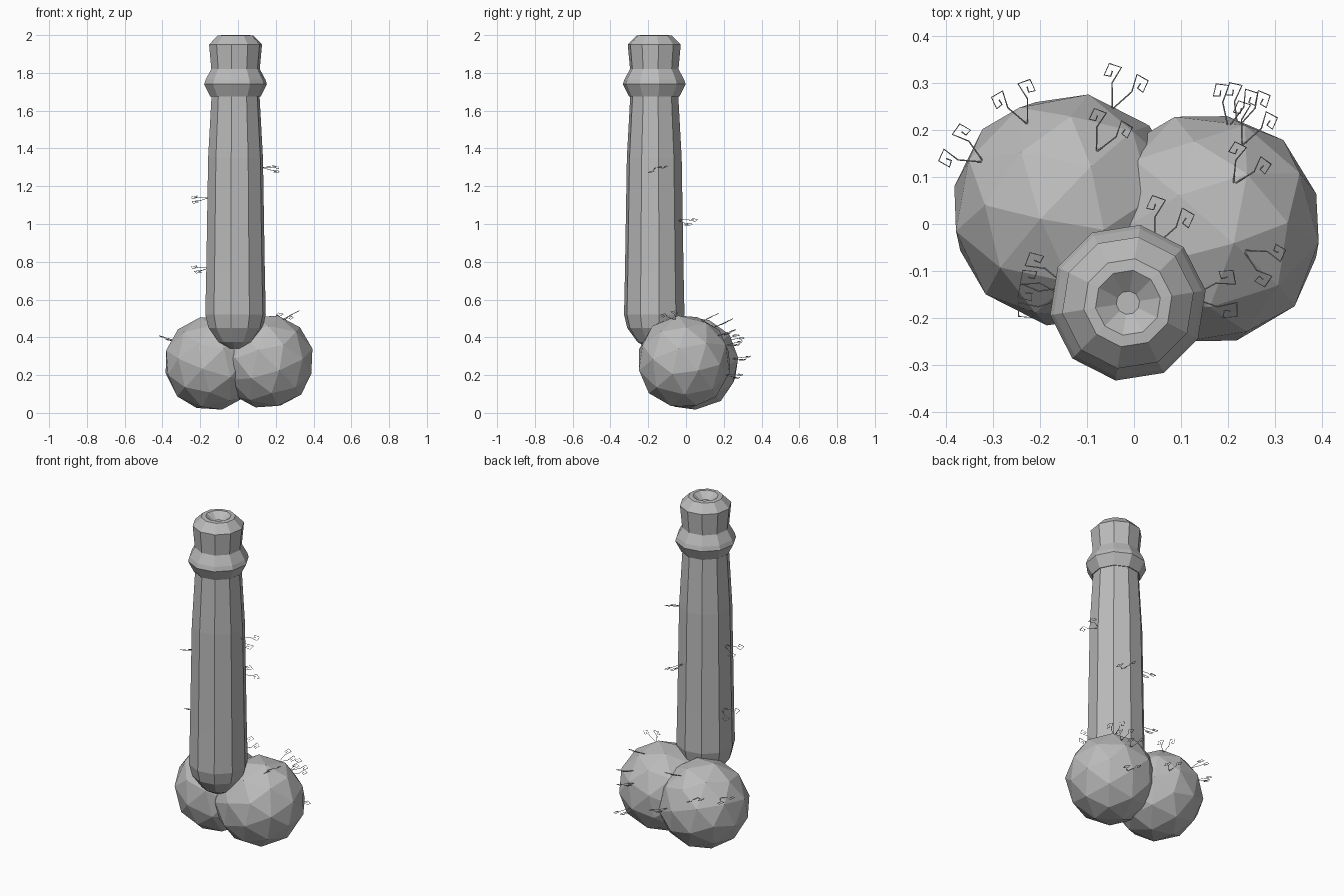
import bpy, bmesh, math
from mathutils import Vector, Euler

cube = bpy.data.objects.get("Cube")
if cube:
    bpy.data.objects.remove(cube)


def make_material(name, rgb):
    mat = bpy.data.materials.new(name)
    mat.use_nodes = True
    mat.diffuse_color = (*rgb, 1)
    mat.node_tree.nodes["Principled BSDF"].inputs["Base Color"].default_value = (*rgb, 1)
    return mat


GREY = make_material("plain grey", (0.5, 0.5, 0.5))


def add_object(name, data):
    obj = bpy.data.objects.new(name, data)
    data.materials.append(GREY)
    bpy.context.collection.objects.link(obj)
    return obj


def lathe(name, profile, sides, center):
    """Faceted column from (radius, height) rings, closed at both ends."""
    bm = bmesh.new()
    rings = []
    for i, (r, z) in enumerate(profile):
        ring = []
        for k in range(sides):
            a = math.tau * (k + 0.25) / sides
            ring.append(bm.verts.new((center[0] + r * math.cos(a),
                                      center[1] + r * math.sin(a), z)))
        rings.append(ring)
    for low, high in zip(rings, rings[1:]):
        for k in range(sides):
            n = (k + 1) % sides
            bm.faces.new((low[k], low[n], high[n], high[k]))
    bm.faces.new(rings[0][::-1])
    bm.faces.new(rings[-1])
    mesh = bpy.data.meshes.new(name)
    bm.to_mesh(mesh)
    bm.free()
    return add_object(name, mesh)


def ball(name, center, radius, turn):
    """Low-poly ball."""
    bm = bmesh.new()
    bmesh.ops.create_icosphere(bm, subdivisions=2, radius=radius)
    bmesh.ops.rotate(bm, verts=bm.verts, matrix=Euler(turn).to_matrix())
    bmesh.ops.translate(bm, verts=bm.verts, vec=center)
    mesh = bpy.data.meshes.new(name)
    bm.to_mesh(mesh)
    bm.free()
    return add_object(name, mesh)


CURL = [(-0.01, 0), (0.05, 0.028), (0.095, 0.022), (0.092, 0.055),
        (0.06, 0.055), (0.064, 0.038), (0.078, 0.04)]


def tuft(name, root, out, side, scale=1.0):
    """Two mirrored angular curls growing from one root."""
    out, side = Vector(out).normalized(), Vector(side).normalized()
    curve = bpy.data.curves.new(name, "CURVE")
    curve.dimensions = "3D"
    curve.bevel_depth = 0.0015
    curve.bevel_resolution = 0
    for sign in (-1, 1):
        spline = curve.splines.new("POLY")
        spline.points.add(len(CURL) - 1)
        for point, (u, v) in zip(spline.points, CURL):
            p = Vector(root) + (out * u + side * v * sign) * scale
            point.co = (*p, 1)
    return add_object(name, curve)


# Column, collar and cap share one axis
AXIS = (-0.013, -0.168)
lathe("shaft", [(0.03, 0.34), (0.09, 0.375), (0.145, 0.45), (0.162, 0.52),
                (0.157, 0.75), (0.147, 1.35), (0.128, 1.69)], 10, AXIS)
lathe("collar_and_cap", [(0.11, 1.68), (0.135, 1.675), (0.168, 1.74),
                         (0.16, 1.765), (0.13, 1.82), (0.142, 1.95),
                         (0.095, 1.998), (0.07, 2.0), (0.025, 1.965)], 10, AXIS)

# Two round base balls
RIGHT_BALL, LEFT_BALL = Vector((-0.142, 0.03, 0.262)), Vector((0.153, -0.01, 0.272))
ball("right_ball", RIGHT_BALL, 0.252, (0.3, 0.2, 0.5))
ball("left_ball", LEFT_BALL, 0.252, (0.2, -0.35, 0.2))

# Curled tufts on the balls: outward normals per ball
for label, center, normals in (
        ("right", RIGHT_BALL, [(-0.7, 0.4, 0.45), (-0.35, 0.75, 0.5),
                               (0.25, 0.5, 0.75), (0.4, 0.9, 0.1)]),
        ("left", LEFT_BALL, [(0.2, 0.9, 0.35), (0.3, 0.95, -0.3), (0.25, 0.4, 0.85),
                             (0.35, -0.2, 0.9), (0.35, 0.8, 0.6)])):
    for i, n in enumerate(normals):
        n = Vector(n).normalized()
        flat = Vector((n.x, n.y, 0)).normalized()
        tuft(f"{label}_ball_tuft_{i}", center + n * 0.245,
             n * 0.4 + flat * 0.6, (-flat.y, flat.x, 0.25), 0.85)

# Curled tufts along the column: angle in degrees and height
for i, (angle, z) in enumerate([(5, 1.3), (175, 1.14), (165, 0.77), (65, 1.02)]):
    a = math.radians(angle)
    out = Vector((math.cos(a), math.sin(a), 0))
    root = Vector((*AXIS, z)) + out * 0.143
    tuft(f"shaft_tuft_{i}", root, out + Vector((0, 0, -0.15)),
         (-out.y, out.x, 0.35), 0.95)
